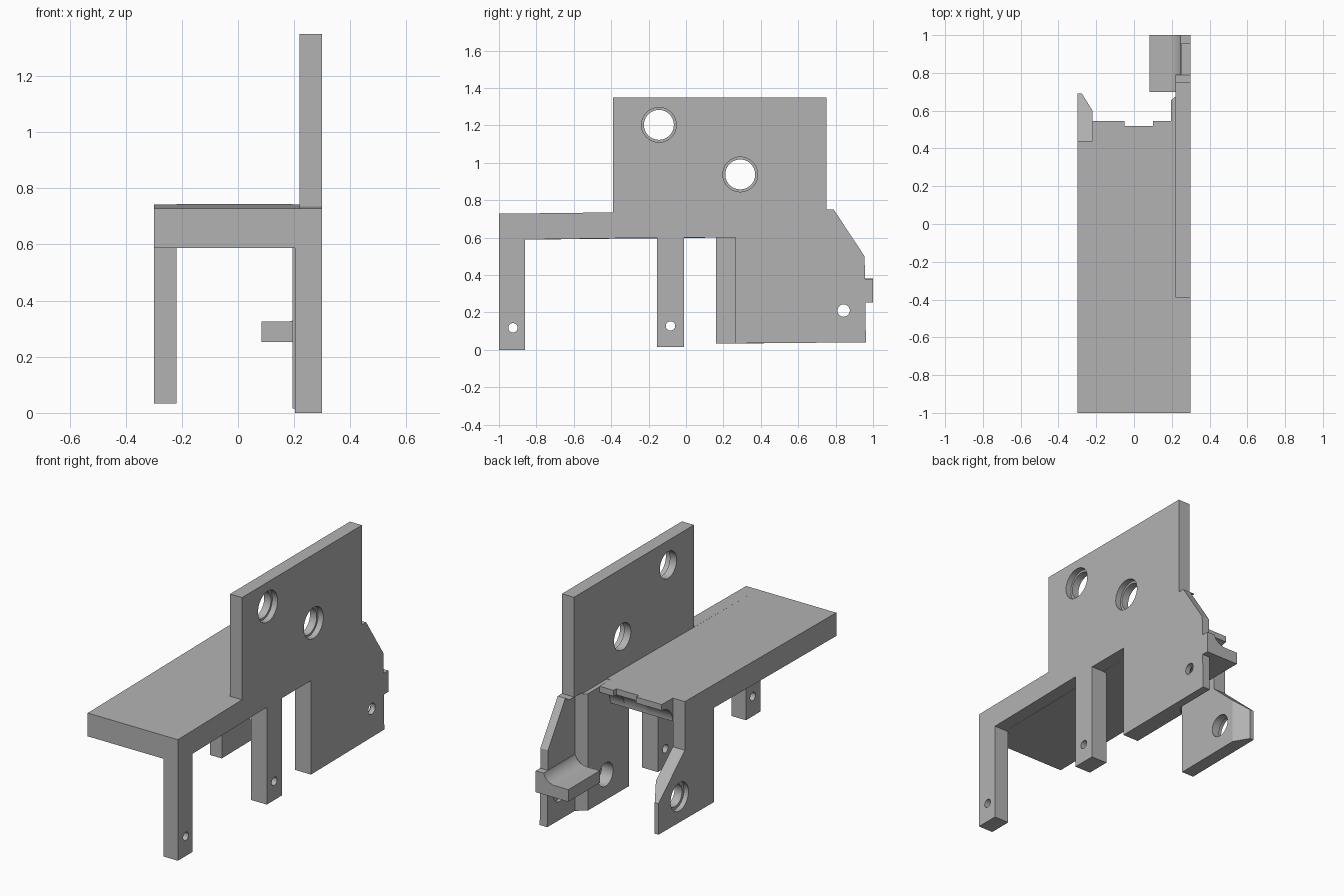
import bpy, bmesh, math
from mathutils import Matrix, Vector

cube = bpy.data.objects.get("Cube")
if cube:
    bpy.data.objects.remove(cube, do_unlink=True)

GREY = (0.45, 0.45, 0.45, 1)
grey = bpy.data.materials.new("plain grey")
grey.use_nodes = True
grey.diffuse_color = GREY
grey.node_tree.nodes["Principled BSDF"].inputs["Base Color"].default_value = GREY

# Which world axis each extrusion runs along, as a map from (u, v, depth)
AXES = {
    "x": lambda u, v, d: (d, u, v),
    "y": lambda u, v, d: (u, d, v),
    "z": lambda u, v, d: (u, v, d),
}


def prism(name, outline, low, high, axis="x"):
    """Extrude a flat outline along one axis."""
    place = AXES[axis]
    bm = bmesh.new()
    face = bm.faces.new([bm.verts.new(place(u, v, low)) for u, v in outline])
    extruded = bmesh.ops.extrude_face_region(bm, geom=[face])["geom"]
    verts = [g for g in extruded if isinstance(g, bmesh.types.BMVert)]
    offset = Vector(place(0, 0, high - low))
    bmesh.ops.translate(bm, verts=verts, vec=offset)
    bmesh.ops.recalc_face_normals(bm, faces=bm.faces)
    mesh = bpy.data.meshes.new(name)
    bm.to_mesh(mesh)
    bm.free()
    obj = bpy.data.objects.new(name, mesh)
    bpy.context.collection.objects.link(obj)
    mesh.materials.append(grey)
    return obj


def bore(y, z, radius, low, high):
    """Round cutter running along x."""
    circle = [(y + radius * math.cos(math.tau * i / 40),
               z + radius * math.sin(math.tau * i / 40)) for i in range(40)]
    return prism("bore_cutter", circle, low, high)


def cut(obj, cutters):
    """Subtract cutters from a part, one after another, and bake the result."""
    for cutter in cutters:
        cutter.hide_render = True
        mod = obj.modifiers.new("cut", "BOOLEAN")
        mod.operation = "DIFFERENCE"
        mod.solver = "EXACT"
        mod.object = cutter
    graph = bpy.context.evaluated_depsgraph_get()
    baked = bpy.data.meshes.new_from_object(obj.evaluated_get(graph))
    obj.modifiers.clear()
    obj.data = baked


def arc(cy, cz, ry, rz, start, end, steps=10):
    angles = [math.radians(start + (end - start) * i / steps) for i in range(steps + 1)]
    return [(cy + ry * math.cos(a), cz + rz * math.sin(a)) for a in angles]


# Side frame: two legs, rear plate and tall panel in one outline
side_frame = prism("side_frame", [
    (-1, 0), (-.86, 0), (-.86, .59), (-.155, .6), (-.155, .015), (-.01, .015),
    (-.01, .6), (.265, .6), (.265, .035), (.962, .04), (.955, .5), (.79, .75),
    (.75, .75), (.75, 1.35), (-.39, 1.35), (-.39, .735), (-1, .728)], .22, .3)

# Inner thickness of the legs and the rear plate
front_leg = prism("front_leg_inner", [(-1, 0), (-.86, 0), (-.86, .59), (-1, .588)], .203, .22)
middle_leg = prism("middle_leg_inner",
                   [(-.155, .015), (-.01, .015), (-.01, .6), (-.155, .6)], .195, .22)
rear_inner = prism("rear_plate_inner", [
    (.265, .035), (.72, .038), (.72, .74), (.44, .74), (.44, .6), (.265, .6)], .195, .22)

# Seat slab and its hollowed rear lip, set back in the middle
slab = prism("slab", [(-1, .588), (.44, .603), (.44, .743), (-1, .728)], -.3, .22)
for name, back, left, right in (("lip_right", .545, -.22, -.05),
                                ("lip_middle", .52, -.05, .1),
                                ("lip_left", .545, .1, .195)):
    curve = arc(back, .603, back - .44, .105, 90, 180)
    prism(name, [(.44, .743), (back, .744)] + curve, left, right)

# Opposite rear plate
far_plate = prism("opposite_plate", [
    (.16, .033), (.69, .038), (.69, .225), (.44, .45), (.44, .603), (.16, .6)], -.3, -.22)

# Latch tab with a concave fillet on top
fillet = arc(.17, .4, .08, .075, -15, -90)
prism("latch_tab", [(.3, .252), (.3, .38)] + fillet + [(.083, .325), (.083, .252)],
      .70, 1.0, "y")

# Thinned inner faces at the rear of both plates
thin_left = prism("thin_left_cutter",
                  [(.19, .65), (.25, .70), (.25, 1.1), (.1, 1.1), (.1, .65)], -.1, .748, "z")
thin_right = prism("thin_right_cutter",
                   [(-.215, .592), (-.275, .69), (-.275, .8), (-.1, .8), (-.1, .592)],
                   -.1, .7, "z")

# Screw holes, stepped panel holes and the axle bores
screws = [bore(-.925, .118, .025, .1, .4), bore(-.083, .128, .025, .1, .4),
          bore(.843, .21, .033, .1, .4)]
screw_seat = bore(.843, .21, .06, .2, .27)
panel_holes = []
for y, z in ((-.145, 1.203), (.29, .938)):
    panel_holes += [bore(y, z, .08, .1, .4), bore(y, z, .093, .265, .4)]
axle_blind = bore(.485, .19, .07, .1, .27)
axle_through = bore(.49, .19, .067, -.4, -.1)
axle_seat = bore(.49, .19, .085, -.4, -.27)

cut(side_frame, [thin_left] + screws + [screw_seat] + panel_holes + [axle_blind])
cut(front_leg, screws[:1])
cut(middle_leg, screws[1:2])
cut(rear_inner, [thin_left, axle_blind])
cut(far_plate, [thin_right, axle_through, axle_seat])

# Remove cutters and shade curved walls smoothly
for obj in list(bpy.data.objects):
    if "cutter" in obj.name:
        bpy.data.objects.remove(obj, do_unlink=True)
bpy.ops.object.select_all(action="DESELECT")
for obj in bpy.context.collection.objects:
    if obj.type == "MESH":
        obj.select_set(True)
        bpy.context.view_layer.objects.active = obj
bpy.ops.object.shade_smooth_by_angle(angle=math.radians(30))
